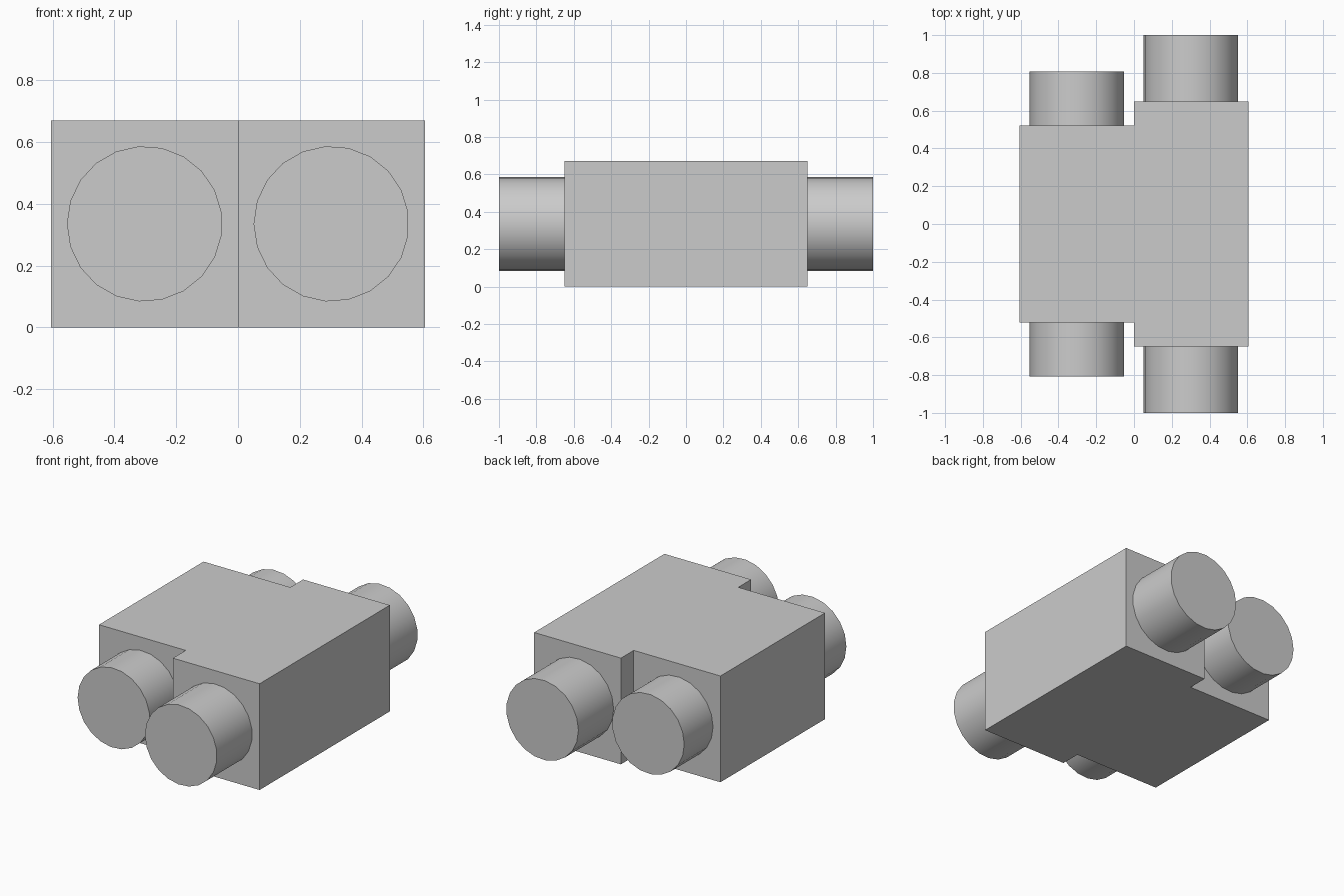
import bpy, bmesh
from math import sin, cos, pi, radians
from mathutils import Vector

cube = bpy.data.objects.get("Cube")
if cube:
    bpy.data.objects.remove(cube, do_unlink=True)

HEIGHT = 0.67
RADIUS = 0.2515
SIDES = 21

grey = bpy.data.materials.new("plain_grey")
grey.use_nodes = True
colour = (0.6, 0.6, 0.6, 1)
grey.diffuse_color = colour
grey.node_tree.nodes["Principled BSDF"].inputs["Base Color"].default_value = colour


def prism(name, outline, direction):
    """Extrude a flat outline along a direction into a closed solid."""
    bm = bmesh.new()
    face = bm.faces.new([bm.verts.new(p) for p in outline])
    swept = bmesh.ops.extrude_face_region(bm, geom=[face], use_keep_orig=True)
    moved = [v for v in swept["geom"] if isinstance(v, bmesh.types.BMVert)]
    bmesh.ops.translate(bm, verts=moved, vec=Vector(direction))
    bmesh.ops.recalc_face_normals(bm, faces=bm.faces)
    mesh = bpy.data.meshes.new(name)
    bm.to_mesh(mesh)
    bm.free()
    mesh.materials.append(grey)
    obj = bpy.data.objects.new(name, mesh)
    bpy.context.collection.objects.link(obj)
    return obj


# Stepped body: the left half is longer than the right half
half_width, long_y, short_y = 0.605, 0.649, 0.521
front = [(-half_width, -short_y), (0, -short_y), (0, -long_y), (half_width, -long_y)]
back = [(x, -y) for x, y in reversed(front)]
prism("body", [(x, y, 0) for x, y in front + back], (0, 0, HEIGHT))

# Round stubs on both ends of each half
for side, x, start, end in (("left", 0.302, long_y, 1.0),
                            ("right", -0.302, short_y, 0.808)):
    for place, sign in (("front", -1), ("back", 1)):
        angles = [pi + 2 * pi * i / SIDES for i in range(SIDES)]
        ring = [(x + RADIUS * cos(a), sign * start, HEIGHT / 2 + RADIUS * sin(a))
                for a in angles]
        stub = prism(f"{place}_{side}_stub", ring, (0, sign * (end - start), 0))
        bpy.ops.object.select_all(action="DESELECT")
        stub.select_set(True)
        bpy.context.view_layer.objects.active = stub
        bpy.ops.object.shade_smooth_by_angle(angle=radians(30))
